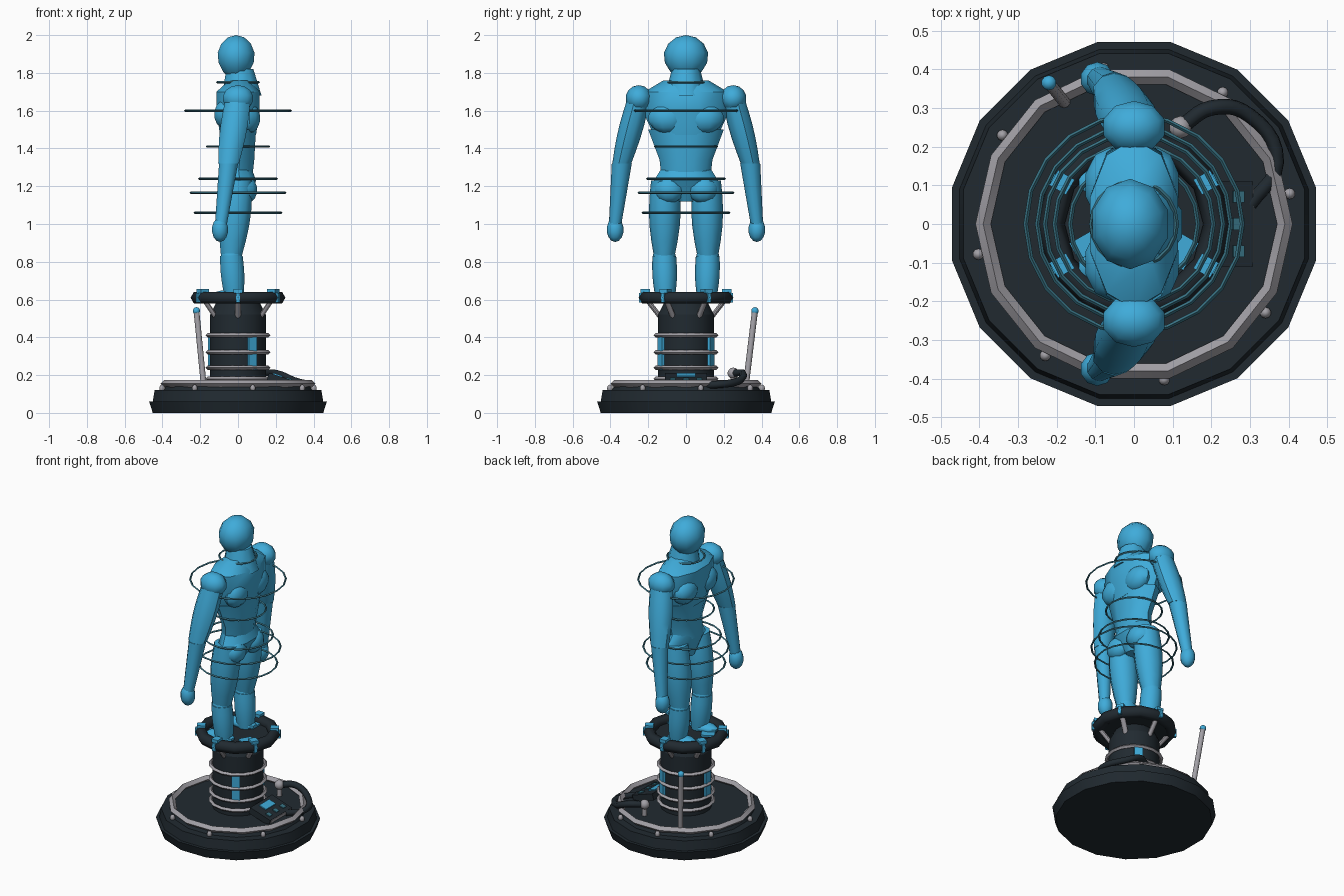
import bpy, bmesh
from math import cos, sin, pi, radians
from mathutils import Vector

if "Cube" in bpy.data.objects:
    bpy.data.objects.remove(bpy.data.objects["Cube"])


def material(name, red, green, blue):
    mat = bpy.data.materials.new(name)
    mat.use_nodes = True
    mat.diffuse_color = (red, green, blue, 1)
    shader = mat.node_tree.nodes["Principled BSDF"]
    shader.inputs["Base Color"].default_value = mat.diffuse_color
    return mat


BLUE = material("hologram blue", 0.05, 0.41, 0.7)
TEAL = material("ring teal", 0.04, 0.17, 0.23)
DARK = material("dark metal", 0.015, 0.023, 0.03)
GREY = material("light grey metal", 0.36, 0.35, 0.38)


def smooth(ob, angle):
    bpy.ops.object.select_all(action='DESELECT')
    ob.select_set(True)
    bpy.context.view_layer.objects.active = ob
    bpy.ops.object.shade_smooth_by_angle(angle=radians(angle))


def finish(name, bm, mat, angle=40):
    bmesh.ops.recalc_face_normals(bm, faces=bm.faces)
    mesh = bpy.data.meshes.new(name)
    bm.to_mesh(mesh)
    bm.free()
    mesh.materials.append(mat)
    ob = bpy.data.objects.new(name, mesh)
    bpy.context.collection.objects.link(ob)
    smooth(ob, angle)
    return ob


def loft(name, mat, sections, sides=10):
    """Skin horizontal ellipses given as (centre, radius_x, radius_y)."""
    bm = bmesh.new()
    rings = []
    for centre, rx, ry in sections:
        angles = [2 * pi * (i + 0.5) / sides for i in range(sides)]
        rings.append([bm.verts.new(Vector(centre) + Vector((rx * cos(a), ry * sin(a), 0)))
                      for a in angles])
    bm.faces.new(rings[0])
    bm.faces.new(rings[-1])
    for low, high in zip(rings, rings[1:]):
        for i in range(sides):
            j = i - 1
            bm.faces.new((low[j], low[i], high[i], high[j]))
    return finish(name, bm, mat)


def taper(name, mat, start, end, first, last, bulge=0, depth=1, sides=10):
    """Tapered limb from start to end; bulge swells the middle, depth stretches x."""
    start, end = Vector(start), Vector(end)
    steps = 5 if bulge else 1
    sections = []
    for i in range(steps + 1):
        t = i / steps
        r = first + (last - first) * t + bulge * sin(pi * t)
        sections.append((start.lerp(end, t), r * depth, r))
    return loft(name, mat, sections, sides)


def drum(name, mat, low, high, first, last, sides=16):
    return taper(name, mat, (0, 0, low), (0, 0, high), first, last, sides=sides)


def ball(name, mat, centre, rx, ry, rz, chin=0):
    """Ellipsoid; chin narrows its lower half."""
    bm = bmesh.new()
    bmesh.ops.create_uvsphere(bm, u_segments=10, v_segments=7, radius=1)
    for vert in bm.verts:
        x, y, z = vert.co
        narrow = 1 + chin * min(z, 0)
        vert.co = Vector(centre) + Vector((x * rx * narrow, y * ry * narrow, z * rz))
    return finish(name, bm, mat)


def box(name, mat, centre, size, spin=0, tilt=0):
    bm = bmesh.new()
    bmesh.ops.create_cube(bm, size=1)
    bmesh.ops.scale(bm, vec=size, verts=bm.verts)
    ob = finish(name, bm, mat)
    ob.location = centre
    ob.rotation_euler = (0, radians(tilt), radians(spin))


def hoop(name, mat, radius, z, thickness, sides=16, minor=4):
    bpy.ops.mesh.primitive_torus_add(major_segments=sides, minor_segments=minor, location=(0, 0, z),
                                     major_radius=radius, minor_radius=thickness)
    ob = bpy.context.object
    ob.name = name
    ob.data.materials.append(mat)
    smooth(ob, 62)


def pair(ob):
    """Mirror a left-hand part across the middle of the body."""
    mod = ob.modifiers.new("mirror", 'MIRROR')
    mod.use_axis = (False, True, False)


def polar(radius, degrees, z):
    return (radius * cos(radians(degrees)), radius * sin(radians(degrees)), z)


# Wide base with its rail and studs
drum("lower_plinth", DARK, 0, 0.06, 0.46, 0.48)
drum("upper_plinth", DARK, 0.06, 0.12, 0.46, 0.45)
drum("plinth_step", DARK, 0.12, 0.14, 0.4, 0.39)
hoop("base_rail", GREY, 0.39, 0.155, 0.02, sides=14)
for k in range(8):
    ball("rail_stud", GREY, polar(0.41, 11 + 45 * k, 0.13), 0.015, 0.015, 0.02)

# Column with bands and glowing strips
drum("column", DARK, 0.13, 0.52, 0.15, 0.15)
drum("column_neck", DARK, 0.52, 0.58, 0.15, 0.12)
for z in (0.18, 0.24, 0.32, 0.41):
    hoop("column_band", GREY, 0.16, z, 0.012)
for angle in (60, 180, 300):
    box("column_light", BLUE, polar(0.15, angle, 0.32), (0.02, 0.05, 0.18), spin=angle)

# Projector cup with struts, lamps and glowing floor plates
drum("cup_floor", DARK, 0.58, 0.605, 0.2, 0.2, sides=12)
hoop("cup_rim", DARK, 0.215, 0.61, 0.036, sides=12, minor=6)
for angle in range(30, 360, 60):
    taper("cup_strut", GREY, polar(0.13, angle, 0.5), polar(0.2, angle, 0.59), 0.016, 0.016)
    box("cup_lamp", BLUE, polar(0.215, angle, 0.645), (0.05, 0.045, 0.02), spin=angle)
    box("cup_side_light", BLUE, polar(0.24, angle, 0.61), (0.02, 0.02, 0.05), spin=angle)
for angle in (90, 210, 330):
    box("floor_plate", BLUE, polar(0.13, angle, 0.61), (0.08, 0.08, 0.01), spin=angle)

# Sloping control console
box("console", DARK, (0.23, 0, 0.17), (0.15, 0.22, 0.04), tilt=18)
box("console_trim", GREY, (0.3, 0, 0.15), (0.01, 0.2, 0.03), tilt=18)
box("console_screen", BLUE, (0.21, 0, 0.2), (0.05, 0.1, 0.008), tilt=18)
for y in (-0.07, 0, 0.07):
    box("console_key", TEAL, (0.27, y, 0.18), (0.03, 0.03, 0.008), tilt=18)

# Power cable running from its socket to the console
cable = bpy.data.curves.new("power_cable", 'CURVE')
cable.dimensions = '3D'
cable.bevel_depth, cable.bevel_resolution, cable.resolution_u = 0.02, 1, 5
cable.materials.append(DARK)
path = [(0.12, 0.25, 0.21), (0.2, 0.3, 0.21), (0.3, 0.28, 0.17), (0.37, 0.16, 0.15), (0.3, 0.05, 0.15)]
spline = cable.splines.new('BEZIER')
spline.bezier_points.add(len(path) - 1)
for point, place in zip(spline.bezier_points, path):
    point.co = place
    point.handle_left_type = point.handle_right_type = 'AUTO'
bpy.context.collection.objects.link(bpy.data.objects.new("power_cable", cable))
socket = Vector(path[0])
ball("cable_socket", GREY, socket, 0.03, 0.03, 0.03)
taper("socket_post", GREY, (socket.x, socket.y, 0.13), socket, 0.015, 0.015)

# Antenna
tip = (-0.22, 0.365, 0.54)
taper("antenna", GREY, (-0.18, 0.315, 0.13), tip, 0.016, 0.016)
ball("antenna_tip", BLUE, tip, 0.02, 0.02, 0.02)

# Head, neck and torso; the figure faces -x
ball("head", BLUE, (-0.01, 0, 1.88), 0.105, 0.12, 0.12, chin=0.2)
taper("neck", BLUE, (0.02, 0, 1.68), (0.01, 0, 1.82), 0.11, 0.075)
loft("chest", BLUE, [((0, 0, 1.47), 0.1, 0.17), ((0, 0, 1.6), 0.12, 0.23),
                     ((0, 0, 1.7), 0.12, 0.22), ((0.01, 0, 1.76), 0.06, 0.12)])
loft("abdomen", BLUE, [((0, 0, 1.25), 0.08, 0.13), ((0.01, 0, 1.34), 0.08, 0.14),
                       ((0, 0, 1.5), 0.1, 0.2)])
loft("pelvis", BLUE, [((0, 0, 1.12), 0.05, 0.04), ((0.01, 0, 1.23), 0.09, 0.17),
                      ((0, 0, 1.31), 0.07, 0.12)])
pair(ball("chest_muscles", BLUE, (-0.06, 0.1, 1.58), 0.07, 0.1, 0.08))
pair(ball("shoulder_blades", BLUE, (0.06, 0.1, 1.56), 0.06, 0.1, 0.08))
pair(ball("buttocks", BLUE, (0.045, 0.09, 1.18), 0.06, 0.08, 0.07))

# Arms
shoulder, elbow, wrist = (0, 0.25, 1.665), (-0.05, 0.34, 1.32), (-0.09, 0.375, 1)
pair(ball("shoulders", BLUE, shoulder, 0.085, 0.07, 0.07))
pair(taper("upper_arms", BLUE, shoulder, elbow, 0.06, 0.05, bulge=0.01, depth=1.15))
pair(taper("forearms", BLUE, elbow, wrist, 0.053, 0.033))
pair(ball("hands", BLUE, (-0.095, 0.375, 0.97), 0.045, 0.045, 0.065))

# Legs standing in the cup
hip, knee, ankle = (0, 0.11, 1.23), (-0.035, 0.115, 0.83), (-0.02, 0.11, 0.6)
pair(taper("thighs", BLUE, hip, knee, 0.075, 0.055, bulge=0.018, depth=1.05))
pair(taper("shins", BLUE, knee, ankle, 0.063, 0.05, bulge=0.008))
pair(ball("kneecaps", BLUE, knee, 0.06, 0.06, 0.05))
pair(ball("feet", BLUE, (-0.05, 0.11, 0.62), 0.1, 0.05, 0.03))

# Floating scan rings
for radius, z in ((0.11, 1.75), (0.28, 1.6), (0.165, 1.41), (0.205, 1.24), (0.25, 1.165), (0.23, 1.06)):
    hoop("scan_ring", TEAL, radius, z, 0.006, sides=20)
